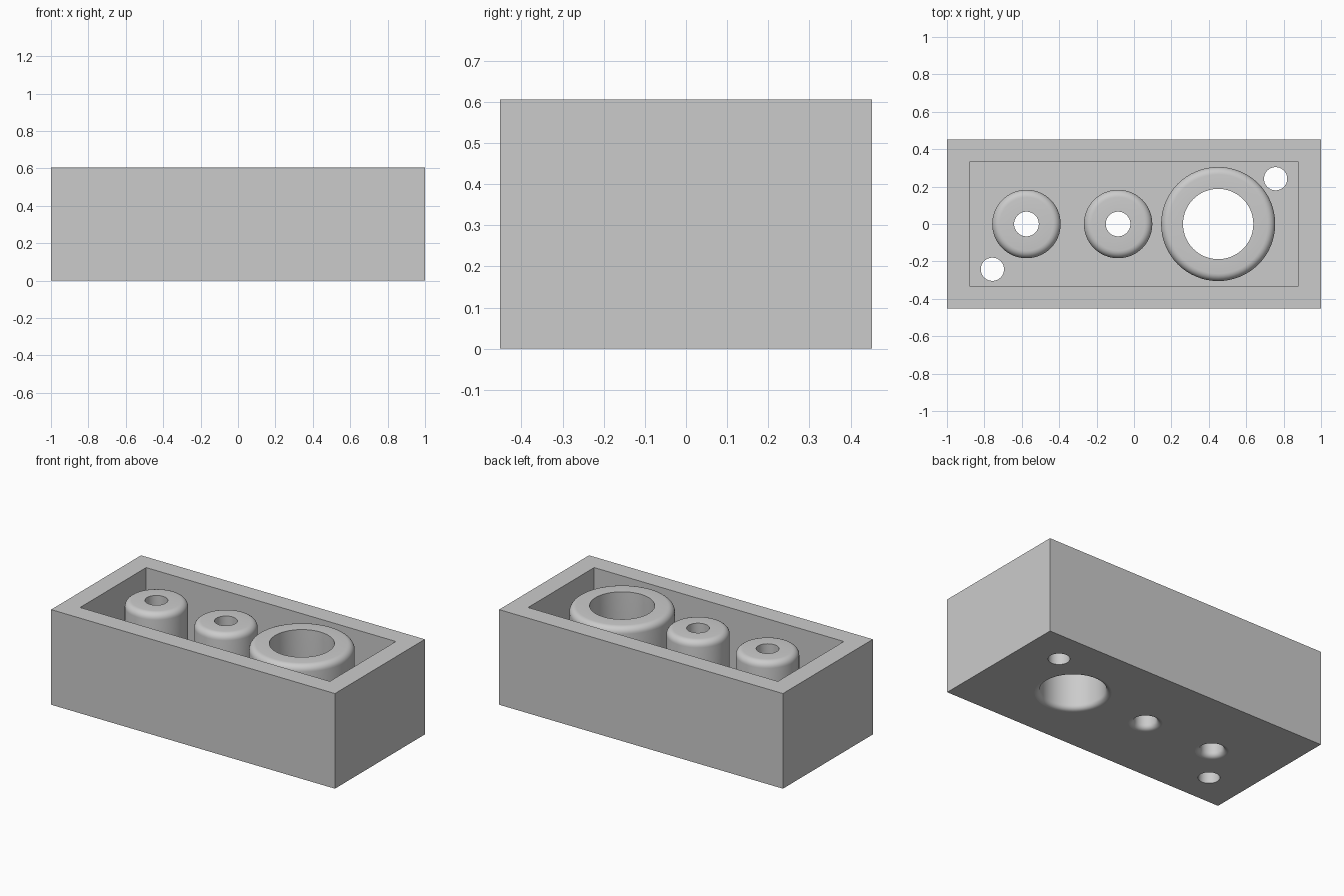
import bpy, bmesh, math
from mathutils import Matrix

cube = bpy.data.objects.get("Cube")
if cube:
    bpy.data.objects.remove(cube, do_unlink=True)

LENGTH, WIDTH, HEIGHT = 2.0, 0.905, 0.606
WALL = 0.12
SIDES = 64
TOP_ROUND, HOLE_ROUND, ROUND_STEPS = 0.04, 0.03, 6

grey = bpy.data.materials.new("light grey")
grey.use_nodes = True
COLOUR = (0.6, 0.6, 0.6, 1)
grey.diffuse_color = COLOUR
grey.node_tree.nodes["Principled BSDF"].inputs["Base Color"].default_value = COLOUR


def make_object(name, bm):
    bmesh.ops.recalc_face_normals(bm, faces=bm.faces)
    mesh = bpy.data.meshes.new(name)
    bm.to_mesh(mesh)
    bm.free()
    mesh.materials.append(grey)
    obj = bpy.data.objects.new(name, mesh)
    bpy.context.collection.objects.link(obj)
    return obj


def box(name, size, bottom):
    bm = bmesh.new()
    bmesh.ops.create_cube(bm, size=1)
    bmesh.ops.scale(bm, vec=size, verts=bm.verts)
    bmesh.ops.translate(bm, vec=(0, 0, bottom + size[2] / 2), verts=bm.verts)
    return make_object(name, bm)


def drill(name, x, y, radius):
    """Upright cylinder that cuts through the floor only."""
    bm = bmesh.new()
    bmesh.ops.create_cone(bm, cap_ends=True, segments=SIDES, radius1=radius, radius2=radius,
                          depth=WALL * 3, matrix=Matrix.Translation((x, y, 0)))
    return make_object(name, bm)


def smooth(obj):
    bpy.ops.object.select_all(action='DESELECT')
    obj.select_set(True)
    bpy.context.view_layer.objects.active = obj
    bpy.ops.object.shade_smooth_by_angle(angle=math.radians(30))


def arc(cx, cz, radius, start, end):
    """Quarter-round points in the radius/height plane."""
    for i in range(ROUND_STEPS + 1):
        a = math.radians(start + (end - start) * i / ROUND_STEPS)
        yield cx + radius * math.cos(a), cz + radius * math.sin(a)


def post(name, x, outer, inner):
    """Hollow post: rounded hole mouth below, rounded outer rim on top."""
    profile = list(arc(inner + HOLE_ROUND, HOLE_ROUND, HOLE_ROUND, 270, 180))
    profile.append((inner, HEIGHT))
    profile += arc(outer - TOP_ROUND, HEIGHT - TOP_ROUND, TOP_ROUND, 90, 0)
    profile.append((outer, WALL))
    bm = bmesh.new()
    rings = []
    for r, z in profile:
        rings.append([bm.verts.new((x + r * math.sin(2 * math.pi * i / SIDES),
                                    r * math.cos(2 * math.pi * i / SIDES), z))
                      for i in range(SIDES)])
    for low, high in zip(rings, rings[1:]):
        for i in range(SIDES):
            j = (i + 1) % SIDES
            bm.faces.new((low[i], high[i], high[j], low[j]))
    obj = make_object(name, bm)
    # outward side of the tube wall must face away from the axis
    wall = obj.data.polygons[-1]
    if (wall.center.x - x) * wall.normal.x + wall.center.y * wall.normal.y < 0:
        obj.data.flip_normals()
    smooth(obj)


# Hollow posts: name, centre x, outer radius, hole radius
POSTS = (("left_small_post", -0.575, 0.183, 0.066),
         ("middle_small_post", -0.085, 0.183, 0.066),
         ("large_post", 0.45, 0.305, 0.188))

# Open tray with a floor, drilled for the posts and two corner holes
tray = box("tray", (LENGTH, WIDTH, HEIGHT), 0)
cutters = [box("cavity_cutter", (LENGTH - 2 * WALL, WIDTH - 2 * WALL, HEIGHT), WALL)]
for side in (-1, 1):
    cutters.append(drill("corner_hole_cutter", side * 0.757, side * 0.242, 0.062))
for name, x, outer, inner in POSTS:
    cutters.append(drill("post_hole_cutter", x, 0, inner + HOLE_ROUND))

bpy.context.view_layer.objects.active = tray
for cutter in cutters:
    cutter.hide_render = True
    cut = tray.modifiers.new("cut", 'BOOLEAN')
    cut.operation = 'DIFFERENCE'
    cut.solver = 'EXACT'
    cut.object = cutter
    bpy.ops.object.modifier_apply(modifier=cut.name)
    bpy.data.objects.remove(cutter, do_unlink=True)
smooth(tray)

for spec in POSTS:
    post(*spec)
